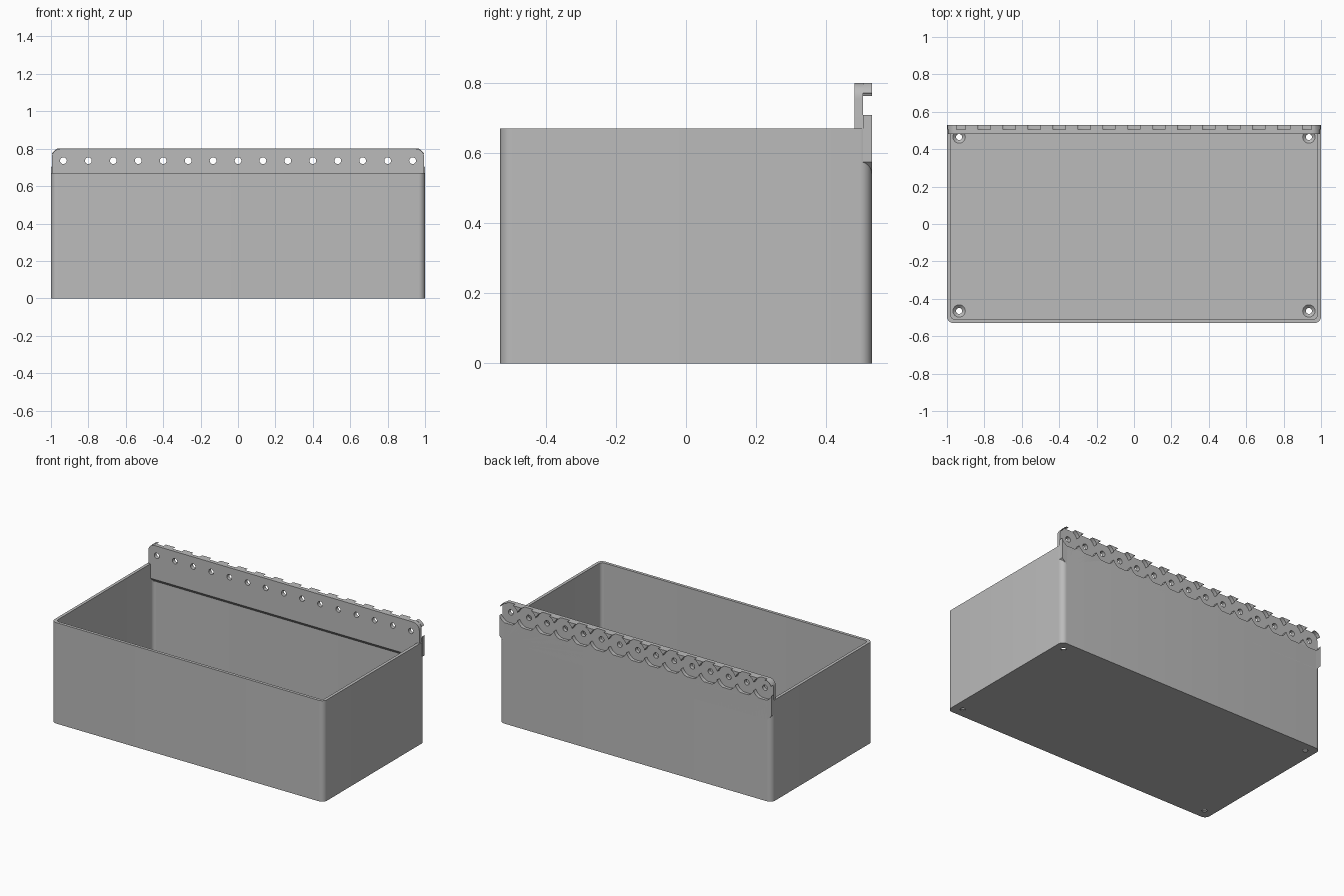
import bpy, bmesh
from math import sin, cos, pi, acos, asin, sqrt
from mathutils import Vector

default = bpy.data.objects.get("Cube")
if default:
    bpy.data.objects.remove(default, do_unlink=True)

grey = bpy.data.materials.new("light_grey")
grey.use_nodes = True
COLOUR = (0.5, 0.5, 0.5, 1)
grey.diffuse_color = COLOUR
grey.node_tree.nodes["Principled BSDF"].inputs["Base Color"].default_value = COLOUR

HX, HY, HEIGHT, TOP = 1.0, 0.53, 0.67, 0.80
WALL, CORNER = 0.02, 0.035
PITCH, HOLE_Z, RECESS = 2 / 15, 0.736, 0.072
MID_Y = 0.505                       # floor of the round recesses
hole_xs = [(i - 7) * PITCH for i in range(15)]


def arc(cx, cy, r, a0, a1, n=8):
    return [(cx + r * cos(a0 + (a1 - a0) * i / n),
             cy + r * sin(a0 + (a1 - a0) * i / n)) for i in range(n + 1)]


def make(name, bm):
    bmesh.ops.recalc_face_normals(bm, faces=bm.faces)
    mesh = bpy.data.meshes.new(name)
    bm.to_mesh(mesh)
    bm.free()
    mesh.materials.append(grey)
    ob = bpy.data.objects.new(name, mesh)
    bpy.context.collection.objects.link(ob)
    return ob


def prism(bm, pts, place, a, b):
    """Extrude a closed outline from a to b; place maps (u, v, w) to xyz."""
    face = bm.faces.new([bm.verts.new(place(u, v, a)) for u, v in pts])
    out = bmesh.ops.extrude_face_region(bm, geom=[face])
    shift = Vector(place(0, 0, b)) - Vector(place(0, 0, a))
    bmesh.ops.translate(bm, vec=shift,
                        verts=[g for g in out["geom"] if isinstance(g, bmesh.types.BMVert)])


def upright(u, v, w):
    return (u, v, w)


def facing(u, v, w):
    return (u, w, v)


def rounded(hx, hy, r):
    pts = []
    for i, (sx, sy) in enumerate([(1, 1), (-1, 1), (-1, -1), (1, -1)]):
        pts += arc(sx * (hx - r), sy * (hy - r), r, i * pi / 2, (i + 1) * pi / 2)
    return pts


def cut(ob, cutter):
    mod = ob.modifiers.new("cut", "BOOLEAN")
    mod.operation, mod.solver, mod.object = "DIFFERENCE", "EXACT", cutter
    cutter.hide_render = True
    dg = bpy.context.evaluated_depsgraph_get()
    mesh = bpy.data.meshes.new_from_object(ob.evaluated_get(dg))
    ob.modifiers.clear()
    ob.data = mesh
    bpy.data.objects.remove(cutter, do_unlink=True)


# Open box with thin walls
bm = bmesh.new()
prism(bm, rounded(HX, HY, CORNER), upright, 0, HEIGHT)
box = make("open_box", bm)
bm = bmesh.new()
prism(bm, rounded(HX - WALL, HY - WALL, CORNER - 0.012), upright, WALL, 1.0)
cut(box, make("cavity_cutter", bm))

# Countersunk screw holes in the floor corners
bm = bmesh.new()
for sx in (-1, 1):
    for sy in (-1, 1):
        rings = []
        for r, z in ((0.016, -0.05), (0.016, 0.004), (0.033, WALL), (0.033, 0.05)):
            rings.append([bm.verts.new((sx * 0.935 + x, sy * 0.465 + y, z))
                          for x, y in arc(0, 0, r, 0, 2 * pi, 24)[:-1]])
        for lo, hi in zip(rings, rings[1:]):
            for i in range(24):
                j = (i + 1) % 24
                bm.faces.new((lo[i], lo[j], hi[j], hi[i]))
        bm.faces.new(rings[0][::-1])
        bm.faces.new(rings[-1])
cut(box, make("floor_hole_cutter", bm))

# Mounting plate with rounded top corners and a sloped lower edge inside the box
px, r, low = 0.995, 0.045, 0.55
outline = [(-px, low), (px, low)]
outline += arc(px - r, TOP - r, r, 0, pi / 2) + arc(r - px, TOP - r, r, pi / 2, pi)
bm = bmesh.new()
prism(bm, outline, facing, 0.48, MID_Y)
for v in bm.verts:
    if v.co.z < low + 0.001 and v.co.y < 0.49:
        v.co.z += 0.025
plate = make("mounting_plate", bm)

# Row of screw holes through the plate
bm = bmesh.new()
for x in hole_xs:
    prism(bm, arc(x, HOLE_Z, 0.018, 0, 2 * pi, 20)[:-1], facing, 0.4, 0.6)
cut(plate, make("plate_hole_cutter", bm))

# Scalloped strip behind the plate, with chamfered ends that overhang the box corners
side = acos(PITCH / 2 / RECESS)             # where neighbouring recesses meet
ear = 0.575
strip = [(HX, ear), (HX - CORNER, ear - CORNER), (CORNER - HX, ear - CORNER), (-HX, ear)]
for x in hole_xs:
    scallop = arc(x, HOLE_Z, RECESS, pi + side, 2 * pi - side, 20)
    strip += scallop if x == hole_xs[0] else scallop[1:]
bm = bmesh.new()
prism(bm, strip, facing, MID_Y, HY)
make("scalloped_strip", bm)

# Pointed teeth between the recesses along the top edge
gap = asin((TOP - HOLE_Z) / RECESS)
bm = bmesh.new()
for x0, x1 in zip(hole_xs, hole_xs[1:]):
    left = arc(x0, HOLE_Z, RECESS, gap, side, 10)
    right = arc(x1, HOLE_Z, RECESS, pi - side, pi - gap, 10)
    prism(bm, left + right[1:], facing, MID_Y, HY)
# Small end slivers follow the rounded plate corners
for s in (-1, 1):
    inner = arc(hole_xs[-1], HOLE_Z, RECESS, side + 0.12, gap, 8)
    outer = arc(px - r, TOP - r, r, pi / 2, 0.35, 8)
    pts = [(s * x, z) for x, z in inner + outer]
    prism(bm, pts, facing, MID_Y, HY)
make("top_teeth", bm)

# Smooth the rounded surfaces and keep edges crisp
bpy.ops.object.select_all(action="DESELECT")
for ob in bpy.context.scene.objects:
    if ob.type == "MESH" and grey.name in ob.data.materials:
        ob.select_set(True)
        bpy.context.view_layer.objects.active = ob
bpy.ops.object.shade_smooth_by_angle(angle=0.6)
